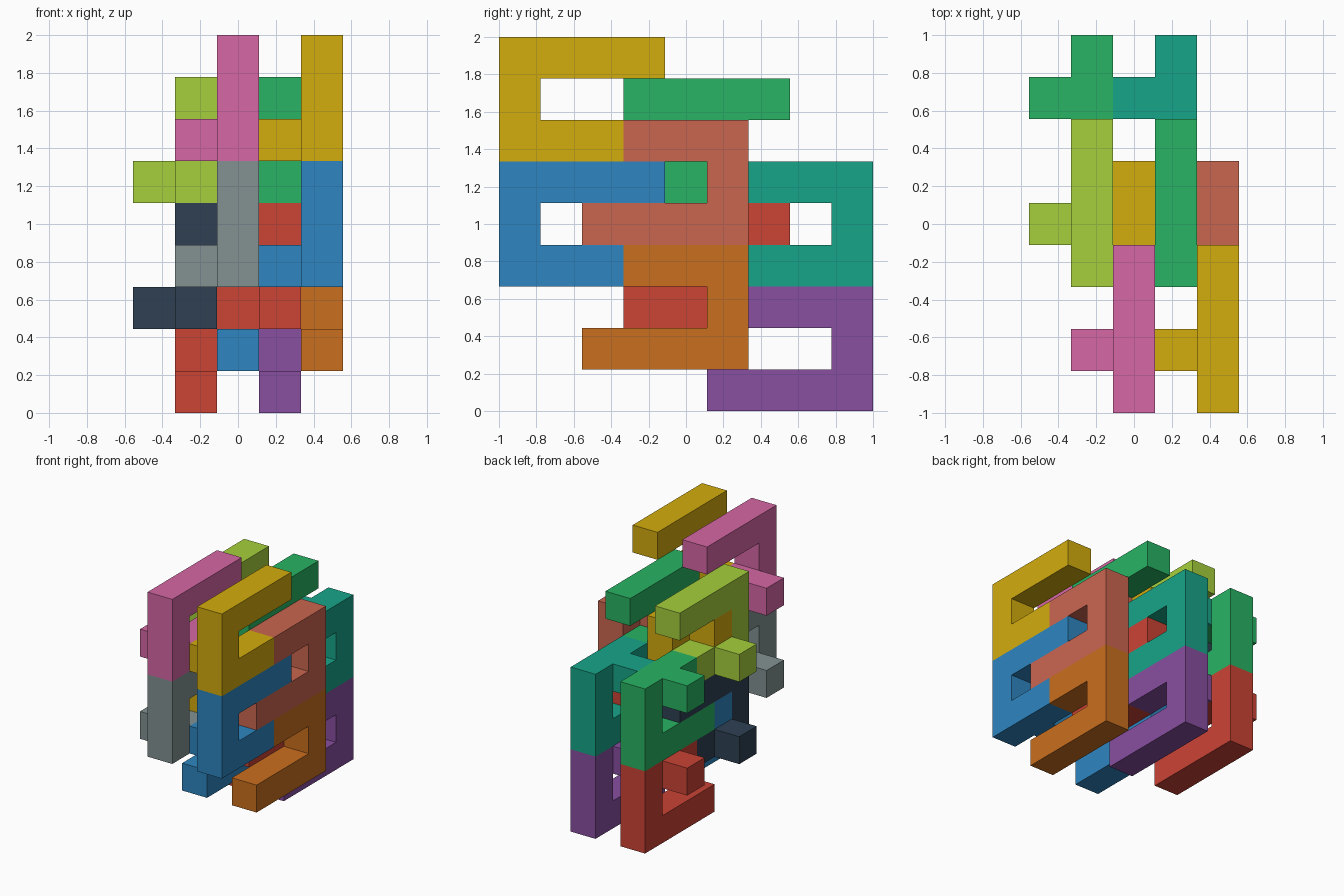
import bpy, bmesh
from mathutils import Vector

if "Cube" in bpy.data.objects:
    bpy.data.objects.remove(bpy.data.objects["Cube"])

U = 2 / 9  # one cube cell

# Hook-shaped piece in cells: long top arm, spine, short lower arm, side tab
HOOK = ([(0, j, 2) for j in range(4)] + [(0, 0, 1)]
        + [(0, j, 0) for j in range(3)] + [(-1, 1, 0)])

AXES = [Vector(a) for a in ((1, 0, 0), (0, 1, 0), (0, 0, 1))]


def material(name, hex_code):
    rgb = [int(hex_code[i:i + 2], 16) / 255 for i in (0, 2, 4)]
    lin = [c / 12.92 if c < 0.04045 else ((c + 0.055) / 1.055) ** 2.4 for c in rgb]
    m = bpy.data.materials.new(name)
    m.diffuse_color = (*lin, 1)
    m.use_nodes = True
    m.node_tree.nodes["Principled BSDF"].inputs["Base Color"].default_value = m.diffuse_color
    return m


def hook_piece(name, mat, x, y, z, flipped):
    """Closed skin around the cells; flipped = half turn about the x axis."""
    s = -1 if flipped else 1
    cells = {(x + i, y + s * j, z + s * k) for i, j, k in HOOK}
    bm = bmesh.new()
    for c in cells:
        mid = Vector(c) + Vector((-2, -4, 0.5))
        for a in range(3):
            u, v = AXES[(a + 1) % 3] / 2, AXES[(a + 2) % 3] / 2
            for d in (1, -1):
                n = AXES[a] * d
                if tuple(int(c[i] + n[i]) for i in range(3)) in cells:
                    continue
                p = mid + n / 2
                ring = [p - u - v, p + u - v, p + u + v, p - u + v][::d]
                bm.faces.new([bm.verts.new(q * U) for q in ring])
    bmesh.ops.remove_doubles(bm, verts=bm.verts[:], dist=1e-4)
    bmesh.ops.dissolve_limit(bm, angle_limit=0.02, verts=bm.verts[:], edges=bm.edges[:])
    bmesh.ops.recalc_face_normals(bm, faces=bm.faces[:])
    me = bpy.data.meshes.new(name)
    bm.to_mesh(me)
    bm.free()
    me.materials.append(mat)
    bpy.context.collection.objects.link(bpy.data.objects.new(name, me))


COLOURS = {
    "gold": "D4AC0D", "blue": "2E86C1", "pink": "D667A5", "grey": "839192",
    "coral": "CB6650", "orange": "CA6F1E", "green": "28B463", "red": "CB4335",
    "teal": "17A589", "purple": "884EA0", "lime": "A6D03C", "navy": "2E4053",
}
MATS = {n: material(n, h) for n, h in COLOURS.items()}

# Columns of two stacked pieces: name, x, y, top z, flipped, upper and lower colour
COLUMNS = [
    ("front_right", 4, 0, 6, False, "gold", "blue"),
    ("front_left", 2, 0, 6, False, "pink", "grey"),
    ("middle_right", 4, 5, 6, True, "coral", "orange"),
    ("middle_left", 2, 5, 6, True, "gold", "blue"),
    ("inner_right", 3, 3, 5, False, "green", "red"),
    ("inner_left", 1, 3, 5, False, "lime", "navy"),
    ("back_right", 3, 8, 5, True, "teal", "purple"),
    ("back_left", 1, 8, 5, True, "green", "red"),
]
for name, x, y, z, flipped, upper, lower in COLUMNS:
    hook_piece(name + "_upper_hook", MATS[upper], x, y, z, flipped)
    hook_piece(name + "_lower_hook", MATS[lower], x, y, z - 3, flipped)
